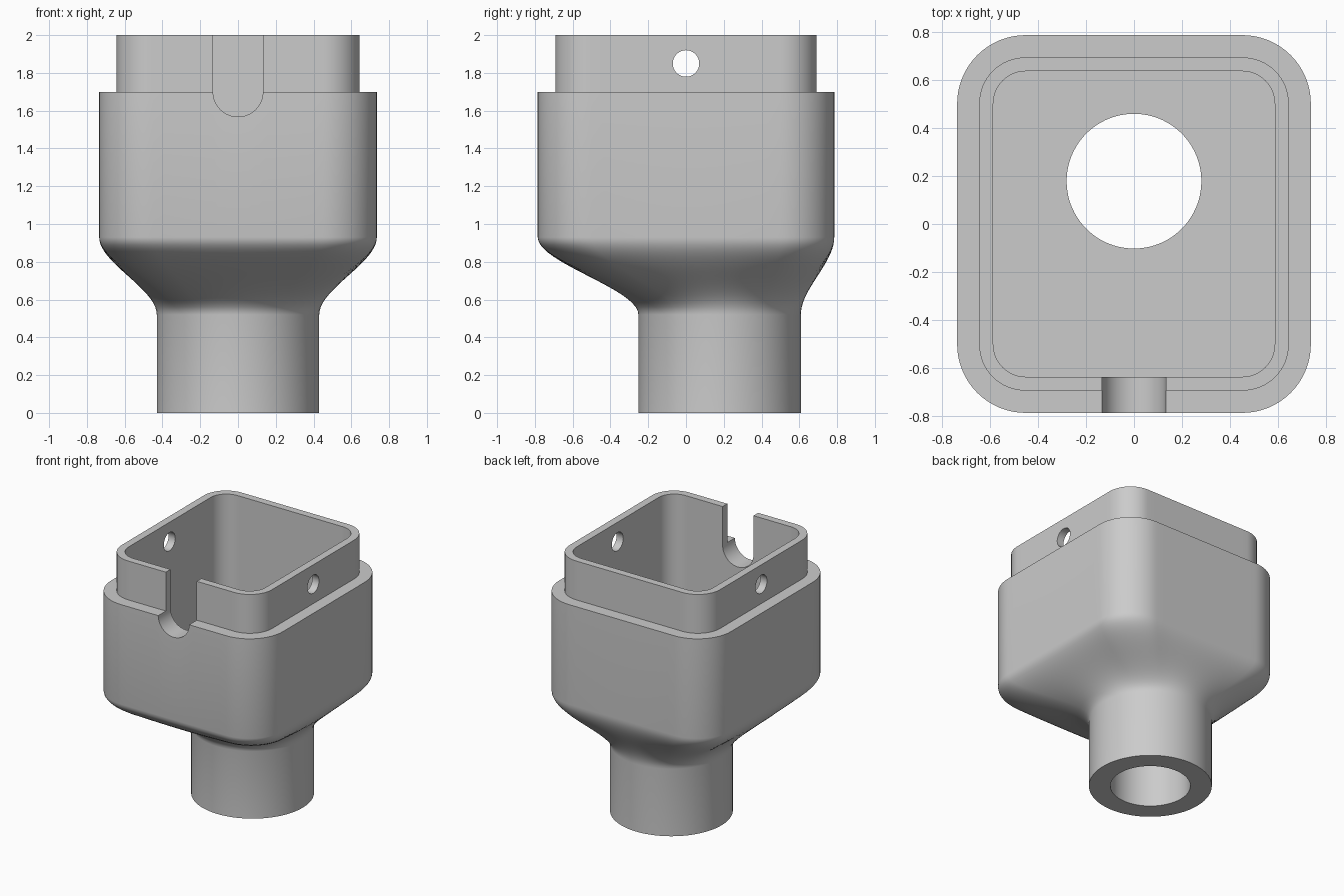
import bpy
import bmesh
from math import sin, cos, pi
from mathutils import Matrix

if "Cube" in bpy.data.objects:
    bpy.data.objects.remove(bpy.data.objects["Cube"], do_unlink=True)

gray = bpy.data.materials.new("plain gray")
gray.use_nodes = True
gray.diffuse_color = (0.6, 0.6, 0.6, 1)
gray.node_tree.nodes["Principled BSDF"].inputs["Base Color"].default_value = (0.6, 0.6, 0.6, 1)

SIDE, ARC = 16, 16          # segments per straight side and per corner
PIPE_Y = 0.178              # the pipe sits behind the centre
PIPE_TOP, BOX_BOTTOM, SHOULDER, TOP = 0.52, 0.93, 1.7, 2.0


def rounded_rect(hx, hy, r):
    """Closed outline, counter-clockwise, starting at the front right corner."""
    pts = []
    corners = [(1, -1), (1, 1), (-1, 1), (-1, -1)]
    for i, (sx, sy) in enumerate(corners):
        cx, cy = sx * (hx - r), sy * (hy - r)
        for k in range(ARC + 1):
            a = -pi / 2 + (i + k / ARC) * pi / 2
            pts.append((cx + r * cos(a), cy + r * sin(a)))
        nx, ny = corners[(i + 1) % 4]
        a = (i + 1) * pi / 2 - pi / 2
        ex, ey = nx * (hx - r) + r * cos(a), ny * (hy - r) + r * sin(a)
        px, py = pts[-1]
        for k in range(1, SIDE):
            t = k / SIDE
            pts.append((px + (ex - px) * t, py + (ey - py) * t))
    return pts


def circle_like(outline, radius):
    """Circle whose points share the outline's fractions of the perimeter."""
    n = len(outline)
    lengths = [((outline[(i + 1) % n][0] - p[0]) ** 2
                + (outline[(i + 1) % n][1] - p[1]) ** 2) ** 0.5
               for i, p in enumerate(outline)]
    total, run, pts = sum(lengths), 0, []
    half_front = (SIDE * lengths[-1]) / 2   # distance from front middle to start
    for d in lengths:
        a = -pi / 2 + 2 * pi * (run + half_front) / total
        pts.append((radius * cos(a), PIPE_Y + radius * sin(a)))
        run += d
    return pts


def finish(bm, name):
    bmesh.ops.recalc_face_normals(bm, faces=bm.faces)
    mesh = bpy.data.meshes.new(name)
    bm.to_mesh(mesh)
    bm.free()
    mesh.materials.append(gray)
    obj = bpy.data.objects.new(name, mesh)
    bpy.context.collection.objects.link(obj)
    return obj


# Cross-sections
box = rounded_rect(0.735, 0.785, 0.285)
lip = rounded_rect(0.643, 0.692, 0.19)
cavity = rounded_rect(0.585, 0.635, 0.135)
pipe = circle_like(box, 0.43)
bore = circle_like(box, 0.28)

# Rings from the pipe foot, up the outside, over the lip and down the inside
rings = [(pipe, 0)]
STEPS = 20
for s in range(STEPS + 1):
    t = s / STEPS
    w = t * t * (3 - 2 * t)
    blend = [(a[0] + (b[0] - a[0]) * w, a[1] + (b[1] - a[1]) * w)
             for a, b in zip(pipe, box)]
    rings.append((blend, PIPE_TOP + (BOX_BOTTOM - PIPE_TOP) * t))
rings += [(box, SHOULDER), (lip, SHOULDER), (lip, TOP), (cavity, TOP),
          (cavity, BOX_BOTTOM), (bore, BOX_BOTTOM), (bore, 0)]

bm = bmesh.new()
loops = [[bm.verts.new((x, y, z)) for x, y in pts] for pts, z in rings]
for i, low in enumerate(loops):
    high = loops[(i + 1) % len(loops)]
    for j in range(len(low)):
        k = (j + 1) % len(low)
        bm.faces.new((low[j], low[k], high[k], high[j]))
housing = finish(bm, "housing")

# Cutter for the round-bottomed slot in the front wall
bm = bmesh.new()
R = 0.132
outline = [(R * cos(pi + pi * k / 32), SHOULDER + R * sin(pi + pi * k / 32)) for k in range(33)]
outline += [(R, TOP + 0.2), (-R, TOP + 0.2)]
face = bm.faces.new([bm.verts.new((x, -1, z)) for x, z in outline])
extruded = bmesh.ops.extrude_face_region(bm, geom=[face])["geom"]
bmesh.ops.translate(bm, vec=(0, 0.5, 0),
                    verts=[v for v in extruded if isinstance(v, bmesh.types.BMVert)])
slot_cutter = finish(bm, "slot_cutter")

# Cutter for the pin holes in both side walls
bm = bmesh.new()
bmesh.ops.create_cone(bm, cap_ends=True, segments=48, radius1=0.07, radius2=0.07, depth=2,
                      matrix=Matrix.Translation((0, 0, 1.85)) @ Matrix.Rotation(pi / 2, 4, "Y"))
hole_cutter = finish(bm, "pin_hole_cutter")

bpy.ops.object.select_all(action="DESELECT")
housing.select_set(True)
bpy.context.view_layer.objects.active = housing
for cutter in (slot_cutter, hole_cutter):
    mod = housing.modifiers.new(cutter.name, "BOOLEAN")
    mod.operation = "DIFFERENCE"
    mod.solver = "EXACT"
    mod.object = cutter
    bpy.ops.object.modifier_apply(modifier=mod.name)
    bpy.data.objects.remove(cutter, do_unlink=True)

bpy.ops.object.shade_smooth_by_angle(angle=pi / 6)
